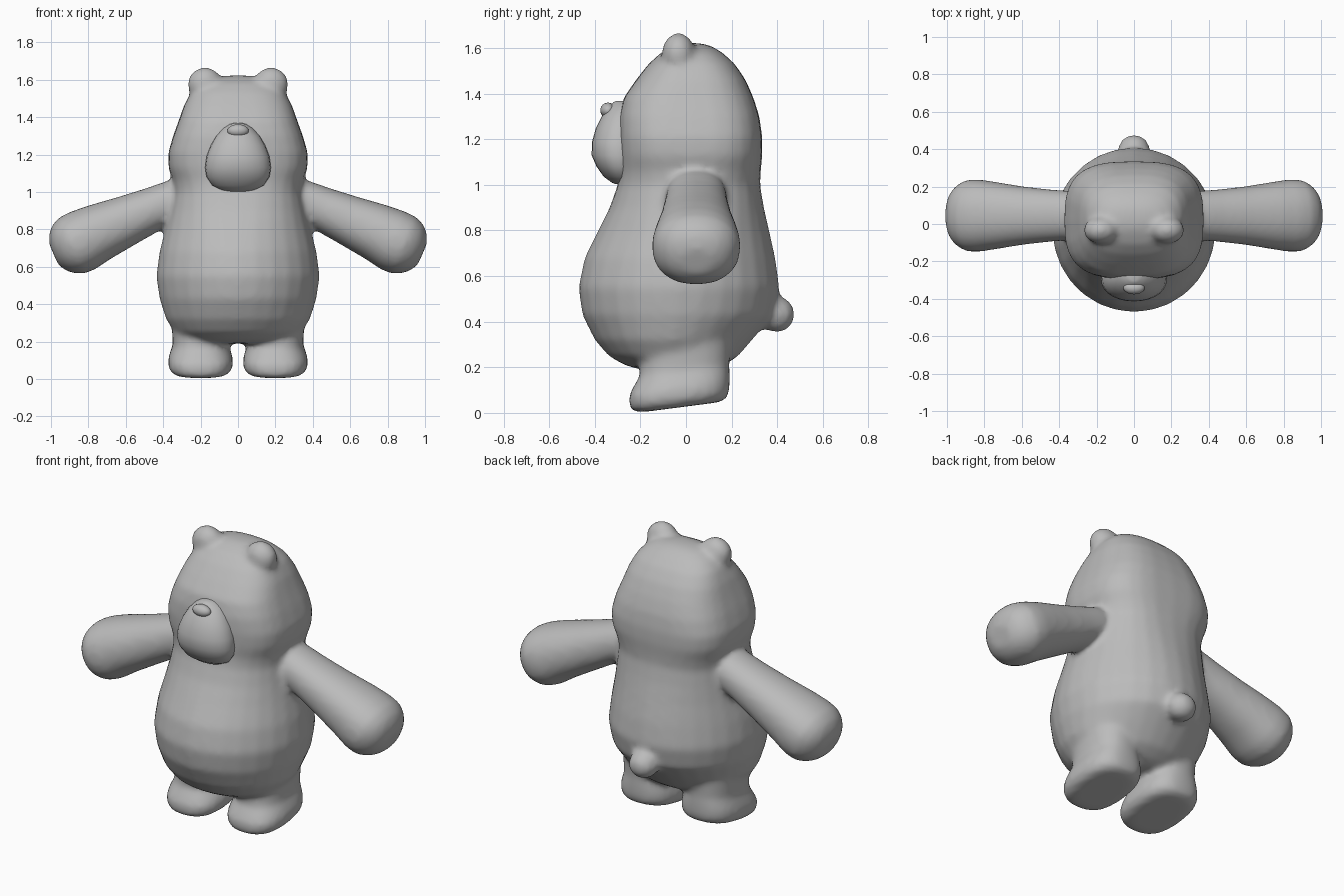
import bpy, bmesh, math
from mathutils import Vector, Matrix

if "Cube" in bpy.data.objects:
    bpy.data.objects.remove(bpy.data.objects["Cube"])

grey = bpy.data.materials.new("plain grey")
grey.use_nodes = True
COLOUR = (0.5, 0.5, 0.5, 1)
grey.diffuse_color = COLOUR
grey.node_tree.nodes["Principled BSDF"].inputs["Base Color"].default_value = COLOUR


def ring(bm, centre, u, v, power, count=28):
    """Superellipse loop spanned by the half axes u and v."""
    def soft(t):
        return math.copysign(abs(t) ** (2 / power), t)
    angles = [math.tau * i / count for i in range(count)]
    return [bm.verts.new(centre + u * soft(math.cos(a)) + v * soft(math.sin(a))) for a in angles]


def loft(bm, loops):
    """Skin a closed tube through the loops."""
    for low, high in zip(loops, loops[1:]):
        for i in range(len(low)):
            j = (i + 1) % len(low)
            bm.faces.new((low[i], low[j], high[j], high[i]))
    bm.faces.new(loops[0][::-1])
    bm.faces.new(loops[-1])


def stack(bm, rows, cx=0, tilt=0):
    """Loft of level rings: height, half width, front y, back y, squareness."""
    loops = []
    for z, width, front, back, power in rows:
        mid, depth = (front + back) / 2, (back - front) / 2
        loops.append(ring(bm, Vector((cx, mid, z + tilt * mid)), Vector((width, 0, 0)),
                          Vector((0, depth, tilt * depth)), power))
    loft(bm, loops)


def ellipsoid(bm, centre, radii):
    bmesh.ops.create_uvsphere(bm, u_segments=20, v_segments=12, radius=1,
                              matrix=Matrix.Translation(centre) @ Matrix.Diagonal((*radii, 1)))


def finish(bm, name):
    bmesh.ops.recalc_face_normals(bm, faces=bm.faces)
    for f in bm.faces:
        f.smooth = True
    mesh = bpy.data.meshes.new(name)
    bm.to_mesh(mesh)
    bm.free()
    mesh.materials.append(grey)
    obj = bpy.data.objects.new(name, mesh)
    bpy.context.collection.objects.link(obj)
    return obj


# Torso and head
skin = bmesh.new()
stack(skin, [
    (.19, .20, -.20, .12, 2), (.21, .28, -.27, .17, 2), (.25, .34, -.34, .23, 2),
    (.32, .385, -.40, .29, 2), (.43, .42, -.455, .385, 2), (.55, .437, -.472, .41, 2),
    (.68, .42, -.445, .392, 2), (.80, .39, -.385, .365, 2.1), (.90, .365, -.335, .342, 2.3),
    (1.0, .345, -.30, .325, 2.5), (1.06, .35, -.29, .328, 2.7), (1.13, .372, -.292, .335, 2.9),
    (1.21, .373, -.295, .335, 3), (1.30, .347, -.293, .322, 3), (1.38, .318, -.275, .297, 2.9),
    (1.46, .29, -.22, .262, 2.8), (1.53, .255, -.165, .215, 2.7), (1.58, .205, -.11, .16, 2.5),
    (1.61, .14, -.05, .11, 2.3), (1.622, .06, -.01, .06, 2)])

for side in (-1, 1):
    # Legs with forward-tipped soles
    stack(skin, [
        (.028, .12, -.19, .14, 2.4), (.036, .15, -.235, .175, 2.5), (.065, .172, -.25, .19, 2.6),
        (.11, .174, -.25, .192, 2.6), (.155, .16, -.225, .192, 2.5), (.185, .148, -.205, .19, 2.4),
        (.24, .152, -.20, .195, 2.3), (.34, .16, -.20, .20, 2.2)], cx=side * .2, tilt=.13)

    # Arms, slanting down and swelling to a mitten
    up = Vector((side * .4, 0, .915))
    loft(skin, [ring(skin, Vector((side * x, .045, z)), up * thick, Vector((0, deep, 0)), 2.2)
                for x, z, thick, deep in [
                    (.22, .99, .09, .11), (.34, .955, .112, .132), (.45, .91, .118, .14),
                    (.60, .845, .136, .157), (.74, .785, .155, .18), (.83, .74, .168, .194),
                    (.89, .713, .165, .192), (.935, .695, .142, .165), (.965, .68, .11, .13),
                    (.985, .665, .06, .075)]])

    # Ears
    ellipsoid(skin, (side * .177, -.033, 1.575), (.094, .074, .092))

# Tail
ellipsoid(skin, (0, .398, .432), (.085, .08, .08))

# Fuse the limbs into one soft skin
body = finish(skin, "body")
fuse = body.modifiers.new("fuse", "REMESH")
fuse.mode = "VOXEL"
fuse.voxel_size = .016
fuse.use_smooth_shade = True
soften = body.modifiers.new("soften", "SMOOTH")
soften.factor = .5
soften.iterations = 10

# Muzzle
bm = bmesh.new()
stack(bm, [
    (1.003, .05, -.31, -.25, 2), (1.01, .09, -.325, -.23, 2), (1.035, .138, -.36, -.21, 2),
    (1.08, .168, -.392, -.19, 2.1), (1.13, .176, -.414, -.18, 2.1), (1.19, .168, -.412, -.18, 2.1),
    (1.25, .145, -.395, -.18, 2.1), (1.30, .116, -.37, -.19, 2.1), (1.34, .08, -.34, -.2, 2),
    (1.362, .045, -.318, -.22, 2), (1.369, .02, -.305, -.24, 2)])
finish(bm, "muzzle")

# Nose
bm = bmesh.new()
ellipsoid(bm, (0, -.342, 1.327), (.057, .034, .034))
finish(bm, "nose")
